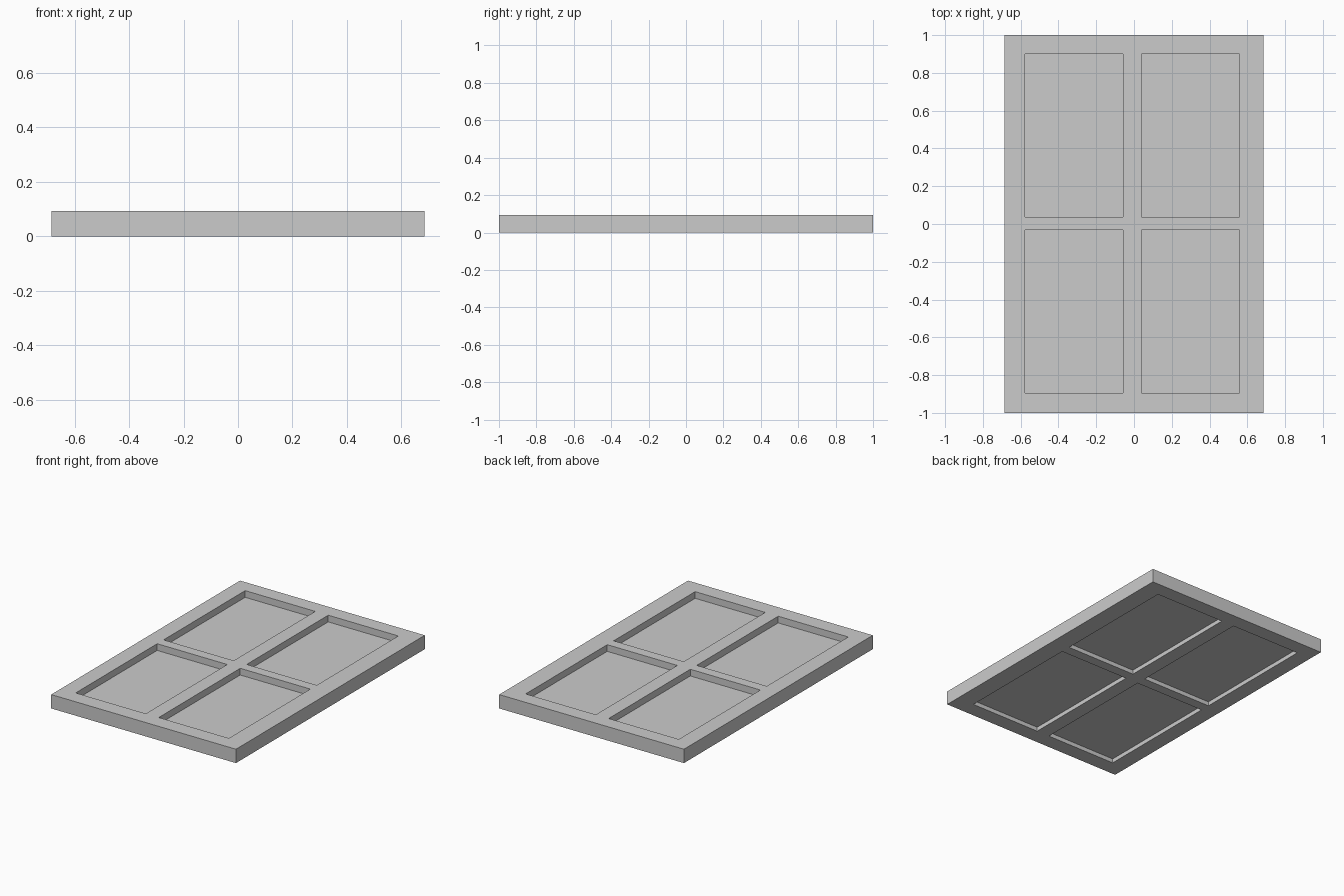
import bpy, bmesh

if "Cube" in bpy.data.objects:
    bpy.data.objects.remove(bpy.data.objects["Cube"])

XS = [-0.685, -0.577, -0.057, 0.039, 0.559, 0.685]
YS = [-1.0, -0.895, -0.032, 0.036, 0.90, 1.0]
HEIGHT = 0.093
PANE_BOTTOM, PANE_TOP = 0.028, 0.048
OPENINGS = [(i, j) for i in (1, 3) for j in (1, 3)]


def extruded_cells(name, cells, z0, z1):
    """Turn cells of the layout grid into one closed solid from z0 to z1."""
    bm = bmesh.new()
    grid = {(i, j): bm.verts.new((x, y, z0))
            for i, x in enumerate(XS) for j, y in enumerate(YS)}
    for i, j in cells:
        bm.faces.new([grid[i, j], grid[i + 1, j], grid[i + 1, j + 1], grid[i, j + 1]])
    bmesh.ops.delete(bm, geom=[v for v in bm.verts if not v.link_faces], context='VERTS')
    base = bm.faces[:]
    top = bmesh.ops.extrude_face_region(bm, geom=base, use_keep_orig=True)
    verts = [g for g in top["geom"] if isinstance(g, bmesh.types.BMVert)]
    bmesh.ops.translate(bm, verts=verts, vec=(0, 0, z1 - z0))
    bmesh.ops.recalc_face_normals(bm, faces=bm.faces[:])
    mesh = bpy.data.meshes.new(name)
    bm.to_mesh(mesh)
    bm.free()
    obj = bpy.data.objects.new(name, mesh)
    bpy.context.collection.objects.link(obj)
    return obj


# Outer frame with its crossing bars
extruded_cells("window_frame",
               [(i, j) for i in range(5) for j in range(5) if (i, j) not in OPENINGS],
               0.0, HEIGHT)

# Four thin recessed panes
for n, cell in enumerate(OPENINGS, 1):
    extruded_cells(f"pane_{n}", [cell], PANE_BOTTOM, PANE_TOP)
